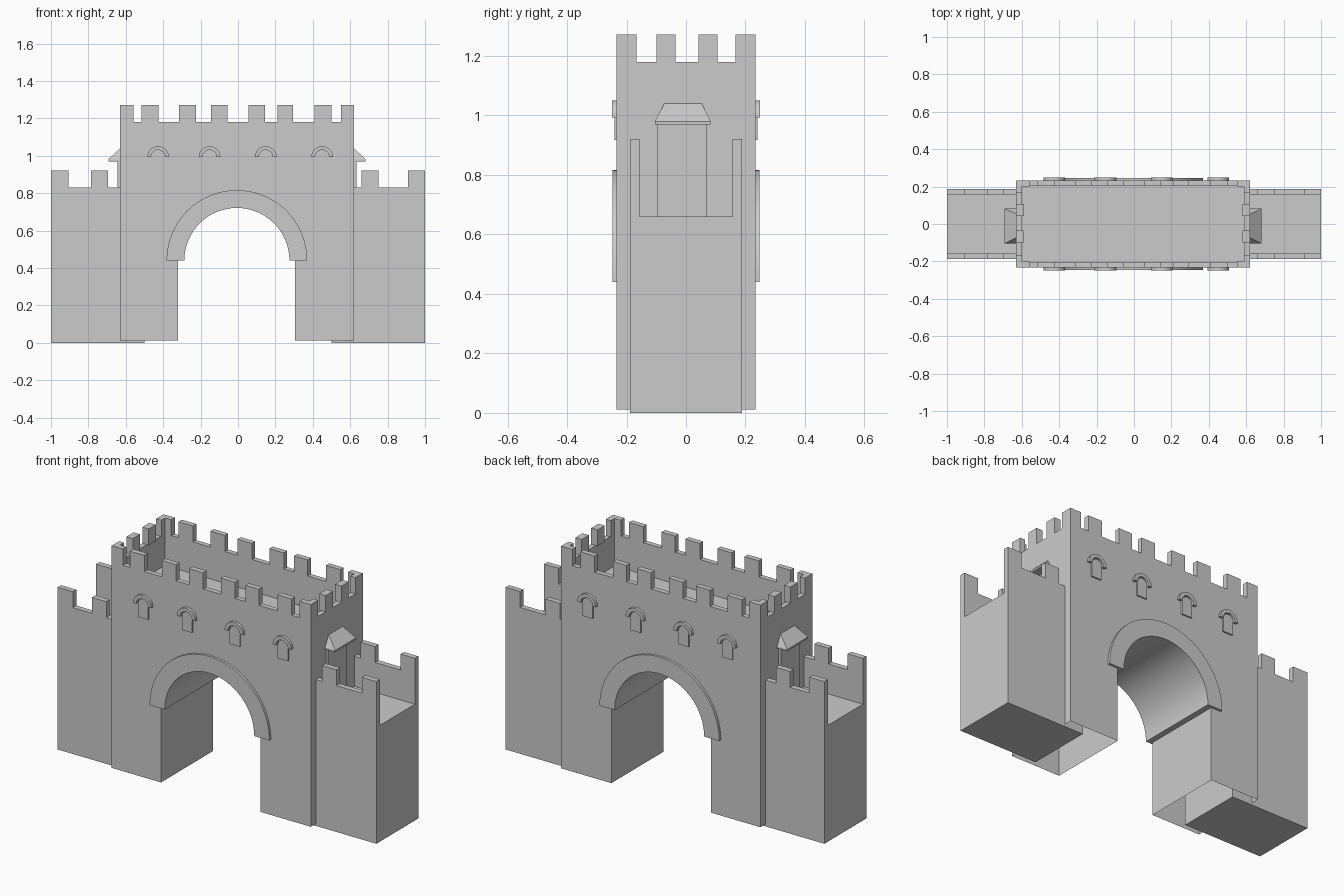
import bpy, bmesh
from math import sin, cos, pi, radians

if "Cube" in bpy.data.objects:
    bpy.data.objects.remove(bpy.data.objects["Cube"])


def finish(bm, name, smooth=False):
    bmesh.ops.recalc_face_normals(bm, faces=bm.faces)
    me = bpy.data.meshes.new(name)
    bm.to_mesh(me)
    bm.free()
    ob = bpy.data.objects.new(name, me)
    bpy.context.collection.objects.link(ob)
    if smooth:
        bpy.ops.object.select_all(action='DESELECT')
        ob.select_set(True)
        bpy.context.view_layer.objects.active = ob
        bpy.ops.object.shade_smooth_by_angle(angle=radians(30))
    return ob


def prism_into(bm, pts, a, b, axis):
    """Extrude a 2D outline from a to b; axis 'y' takes (x,z), 'x' takes (y,z), 'z' takes (x,y)."""
    place = {'y': lambda p, t: (p[0], t, p[1]),
             'x': lambda p, t: (t, p[0], p[1]),
             'z': lambda p, t: (p[0], p[1], t)}[axis]
    face = bm.faces.new([bm.verts.new(place(p, a)) for p in pts])
    res = bmesh.ops.extrude_face_region(bm, geom=[face], use_keep_orig=True)
    vec = {'y': (0, b - a, 0), 'x': (b - a, 0, 0), 'z': (0, 0, b - a)}[axis]
    verts = [g for g in res['geom'] if isinstance(g, bmesh.types.BMVert)]
    bmesh.ops.translate(bm, verts=verts, vec=vec)


def prism(name, pts, a, b, axis, smooth=False):
    bm = bmesh.new()
    prism_into(bm, pts, a, b, axis)
    return finish(bm, name, smooth)


def box(name, x0, x1, y0, y1, z0, z1):
    return prism(name, [(x0, y0), (x1, y0), (x1, y1), (x0, y1)], z0, z1, 'z')


def arc(cx, cz, r, n, start=0.0, end=pi):
    return [(cx + r * cos(start + (end - start) * i / n),
             cz + r * sin(start + (end - start) * i / n)) for i in range(n + 1)]


XL, XR, Y = -0.63, 0.62, 0.233
CX, SPRING = -0.006, 0.44
WALL_TOP, MERLON_TOP = 1.18, 1.272

# Gatehouse shell: arched outline, open underneath, sunken roof deck
outline = [(XL, 0.012), (XL, WALL_TOP), (XR, WALL_TOP), (XR, 0.012), (0.305, 0.012), (0.305, SPRING)]
outline += arc(CX, SPRING, 0.281, 32) + [(-0.32, SPRING), (-0.32, 0.012)]
bm = bmesh.new()
prism_into(bm, outline, -Y, Y, 'y')
bmesh.ops.recalc_face_normals(bm, faces=bm.faces)
bottoms = [f for f in bm.faces if f.calc_center_median().z < 0.02]
bmesh.ops.delete(bm, geom=bottoms, context='FACES')
deck = [f for f in bm.faces if f.normal.z > 0.9 and f.calc_center_median().z > 1.1]
bmesh.ops.inset_region(bm, faces=deck, thickness=0.04)
res = bmesh.ops.extrude_face_region(bm, geom=deck)
bmesh.ops.translate(bm, verts=[g for g in res['geom'] if isinstance(g, bmesh.types.BMVert)],
                    vec=(0, 0, -0.18))
bmesh.ops.delete(bm, geom=[f for f in deck if f.is_valid], context='FACES')
me_shell = finish(bm, "gatehouse", True)

# Parts repeated on the front and back
front_merlons = [(-0.515, -0.425), (-0.315, -0.225), (-0.145, -0.055),
                 (0.055, 0.145), (0.21, 0.295), (0.41, 0.50)]
for s, label in ((-1, "front"), (1, "back")):
    # Raised ring round the gate arch
    ring = arc(CX, SPRING, 0.376, 32) + arc(CX, SPRING, 0.281, 32, pi, 0)
    prism(f"{label}_arch_ring", ring, s * (Y - 0.002), s * 0.247, 'y', True)

    # Windows with arched hoods
    for x in (-0.427, -0.152, 0.148, 0.45):
        pane = [(x - 0.032, 0.917), (x + 0.032, 0.917)] + arc(x, 0.995, 0.032, 10)
        prism(f"{label}_window", pane, s * (Y - 0.002), s * 0.241, 'y', True)
        hood = arc(x, 0.993, 0.058, 14) + arc(x, 0.993, 0.038, 14, pi, 0)
        prism(f"{label}_window_hood", hood, s * (Y - 0.002), s * 0.249, 'y', True)

    # Merlons along the long walls
    for x0, x1 in front_merlons:
        box(f"{label}_merlon", x0, x1, *sorted((s * Y, s * (Y - 0.03))), WALL_TOP, MERLON_TOP)

    # L-shaped corner merlons
    for x, d in ((XL, 1), (XR, -1)):
        yo, t = s * Y, 0.032
        ell = [(x, yo), (x + d * 0.07, yo), (x + d * 0.07, yo - s * t), (x + d * t, yo - s * t),
               (x + d * t, yo - s * 0.066), (x, yo - s * 0.066)]
        prism(f"{label}_corner_merlon", ell, WALL_TOP, MERLON_TOP, 'z')

# Parts repeated on the left and right
for s, label, xw in ((-1, "left", XL), (1, "right", XR)):
    # Merlons on the short walls
    for y0, y1 in ((-0.10, -0.036), (0.042, 0.106)):
        box(f"{label}_merlon", *sorted((xw, xw - s * 0.04)), y0, y1, WALL_TOP, MERLON_TOP)

    # Side wing with a walkway between two parapets
    channel = [(-0.188, 0), (0.188, 0), (0.188, 0.83), (0.157, 0.83), (0.157, 0.66),
               (-0.157, 0.66), (-0.157, 0.83), (-0.188, 0.83)]
    prism(f"{label}_wing", channel, s * 0.5, s * 1.0, 'x')
    spans = ((-1.0, -0.905), (-0.785, -0.695)) if s < 0 else ((0.66, 0.75), (0.91, 1.0))
    for x0, x1 in spans:
        for y0, y1 in ((-0.188, -0.157), (0.157, 0.188)):
            box(f"{label}_wing_merlon", x0, x1, y0, y1, 0.83, 0.92)

    # Door onto the walkway
    box(f"{label}_door", *sorted((xw - s * 0.002, xw + s * 0.014)), -0.098, 0.07, 0.66, 0.975)

    # Hipped canopy above the door
    xo = xw + s * 0.063
    rows = [[(xw, -0.105, 0.97), (xo, -0.105, 0.97), (xo, 0.083, 0.97), (xw, 0.083, 0.97)],
            [(xw, -0.105, 0.98), (xo, -0.105, 0.98), (xo, 0.083, 0.98), (xw, 0.083, 0.98)]]
    bm = bmesh.new()
    lo, mid = [[bm.verts.new(p) for p in r] for r in rows]
    t0, t1 = bm.verts.new((xw, -0.073, 1.04)), bm.verts.new((xw, 0.053, 1.04))
    bm.faces.new(lo)
    for i in range(4):
        j = (i + 1) % 4
        bm.faces.new((lo[i], lo[j], mid[j], mid[i]))
    bm.faces.new((mid[1], mid[2], t1, t0))
    bm.faces.new((mid[0], mid[1], t0))
    bm.faces.new((mid[2], mid[3], t1))
    bm.faces.new((mid[3], mid[0], t0, t1))
    finish(bm, f"{label}_door_canopy")
